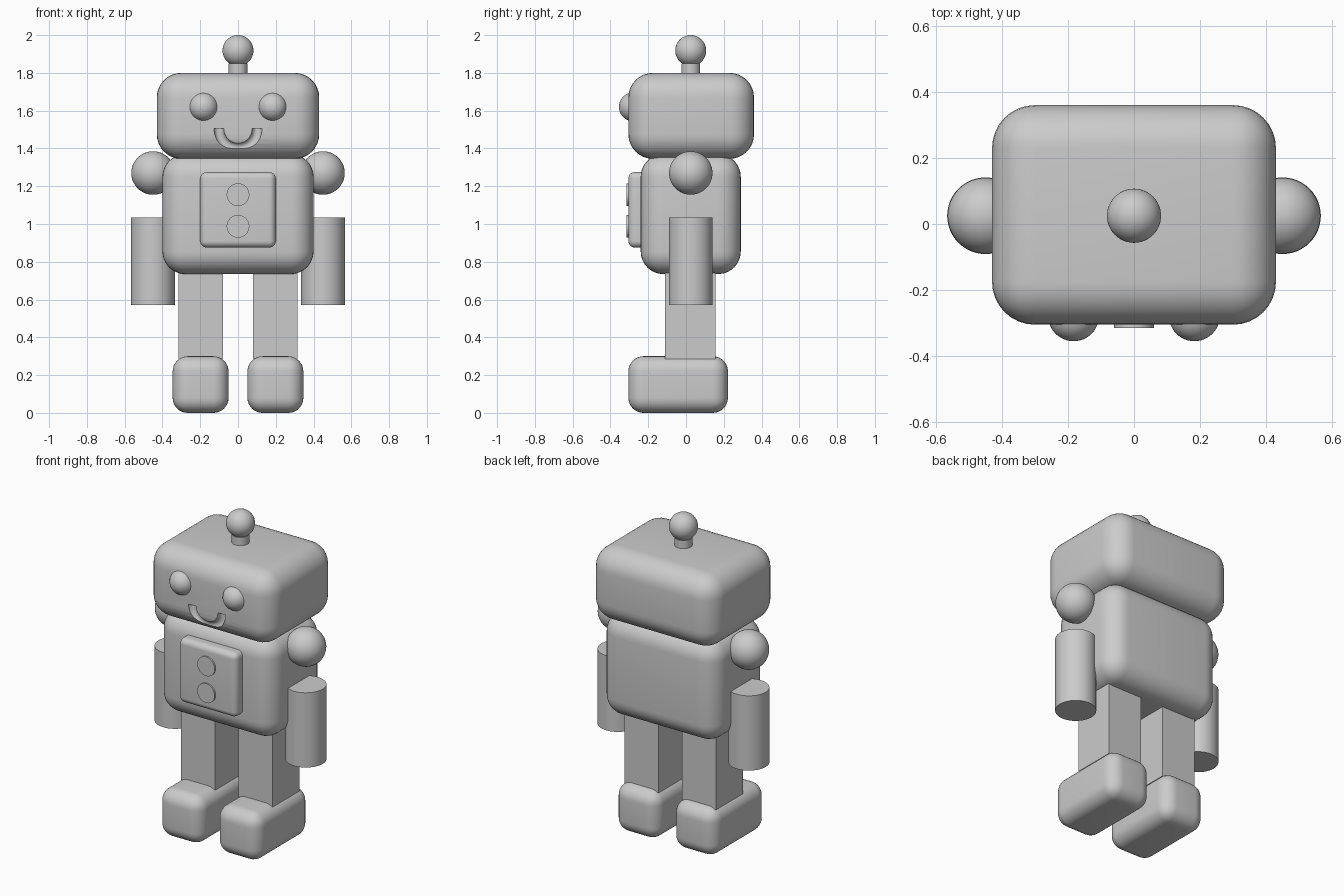
import bpy, bmesh
from math import pi, radians
from mathutils import Matrix, Vector

cube = bpy.data.objects.get("Cube")
if cube:
    bpy.data.objects.remove(cube, do_unlink=True)

grey = bpy.data.materials.new("light_grey")
colour = (0.6, 0.6, 0.6, 1)
grey.diffuse_color = colour
grey.use_nodes = True
grey.node_tree.nodes["Principled BSDF"].inputs["Base Color"].default_value = colour

MID_Y = 0.025  # depth of the shoulders, arms and antenna


def finish(name, bm):
    """Turn a bmesh into a linked object with the shared material."""
    bmesh.ops.recalc_face_normals(bm, faces=bm.faces[:])
    mesh = bpy.data.meshes.new(name)
    bm.to_mesh(mesh)
    bm.free()
    mesh.materials.append(grey)
    obj = bpy.data.objects.new(name, mesh)
    bpy.context.collection.objects.link(obj)
    return obj


def activate(obj):
    bpy.ops.object.select_all(action='DESELECT')
    obj.select_set(True)
    bpy.context.view_layer.objects.active = obj


def smooth(obj):
    activate(obj)
    bpy.ops.object.shade_smooth_by_angle(angle=radians(35))
    return obj


def box(name, low, high, radius=0.0):
    """Box between two corners, with optional rounded edges."""
    low, high = Vector(low), Vector(high)
    bm = bmesh.new()
    size = Matrix.Diagonal((high - low).to_4d())
    size[3][3] = 1
    bmesh.ops.create_cube(bm, size=1, matrix=Matrix.Translation((low + high) / 2) @ size)
    if radius:
        bmesh.ops.bevel(bm, geom=bm.edges[:], offset=radius, segments=8,
                        profile=0.5, affect='EDGES')
    obj = finish(name, bm)
    return smooth(obj) if radius else obj


def ball(name, centre, radius):
    bm = bmesh.new()
    bmesh.ops.create_uvsphere(bm, u_segments=48, v_segments=24, radius=radius,
                              matrix=Matrix.Translation(centre))
    return smooth(finish(name, bm))


def cylinder(name, centre, radius, length, turn=0.0):
    bm = bmesh.new()
    bmesh.ops.create_cone(bm, cap_ends=True, segments=48, radius1=radius,
                          radius2=radius, depth=length,
                          matrix=Matrix.Translation(centre) @ Matrix.Rotation(turn, 4, 'X'))
    return smooth(finish(name, bm))


# Head with a smiling groove cut into its face
head = box("head", (-0.43, -0.305, 1.345), (0.43, 0.36, 1.8), 0.13)
smile_centre = Vector((0, -0.305, 1.505))
bm = bmesh.new()
ring = bmesh.ops.create_circle(bm, segments=20, radius=0.026,
                               matrix=Matrix.Translation(smile_centre + Vector((0.101, 0, 0))))
bmesh.ops.spin(bm, geom=ring["verts"] + bm.edges[:], cent=smile_centre,
               axis=(0, 1, 0), angle=pi, steps=32)
bmesh.ops.holes_fill(bm, edges=bm.edges[:], sides=0)
cutter = finish("smile_cutter", bm)
cutter.hide_render = True
cut = head.modifiers.new("smile", 'BOOLEAN')
cut.operation = 'DIFFERENCE'
cut.solver = 'EXACT'
cut.object = cutter
activate(head)
bpy.ops.object.modifier_apply(modifier=cut.name)
bpy.data.objects.remove(cutter, do_unlink=True)
smooth(head)

# Antenna
cylinder("antenna_stem", (0, MID_Y, 1.81), 0.05, 0.08)
ball("antenna_ball", (0, MID_Y, 1.918), 0.082)

# Torso, chest panel and buttons
box("torso", (-0.4, -0.24, 0.735), (0.4, 0.29, 1.37), 0.12)
box("chest_panel", (-0.2, -0.305, 0.875), (0.2, -0.15, 1.275), 0.035)
for label, height in (("upper", 1.155), ("lower", 0.988)):
    cylinder(label + "_button", (0, -0.295, height), 0.06, 0.04, pi / 2)

# Paired parts
for side, s in (("left", 1), ("right", -1)):
    ball(side + "_eye", (s * 0.183, -0.278, 1.62), 0.077)
    ball(side + "_shoulder", (s * 0.45, MID_Y, 1.27), 0.115)
    cylinder(side + "_arm", (s * 0.45, MID_Y, 0.803), 0.116, 0.465)
    inner, outer = sorted((s * 0.08, s * 0.315))
    box(side + "_leg", (inner, -0.11, 0.285), (outer, 0.155, 0.8))
    inner, outer = sorted((s * 0.05, s * 0.346))
    box(side + "_foot", (inner, -0.305, 0), (outer, 0.222, 0.3), 0.08)
